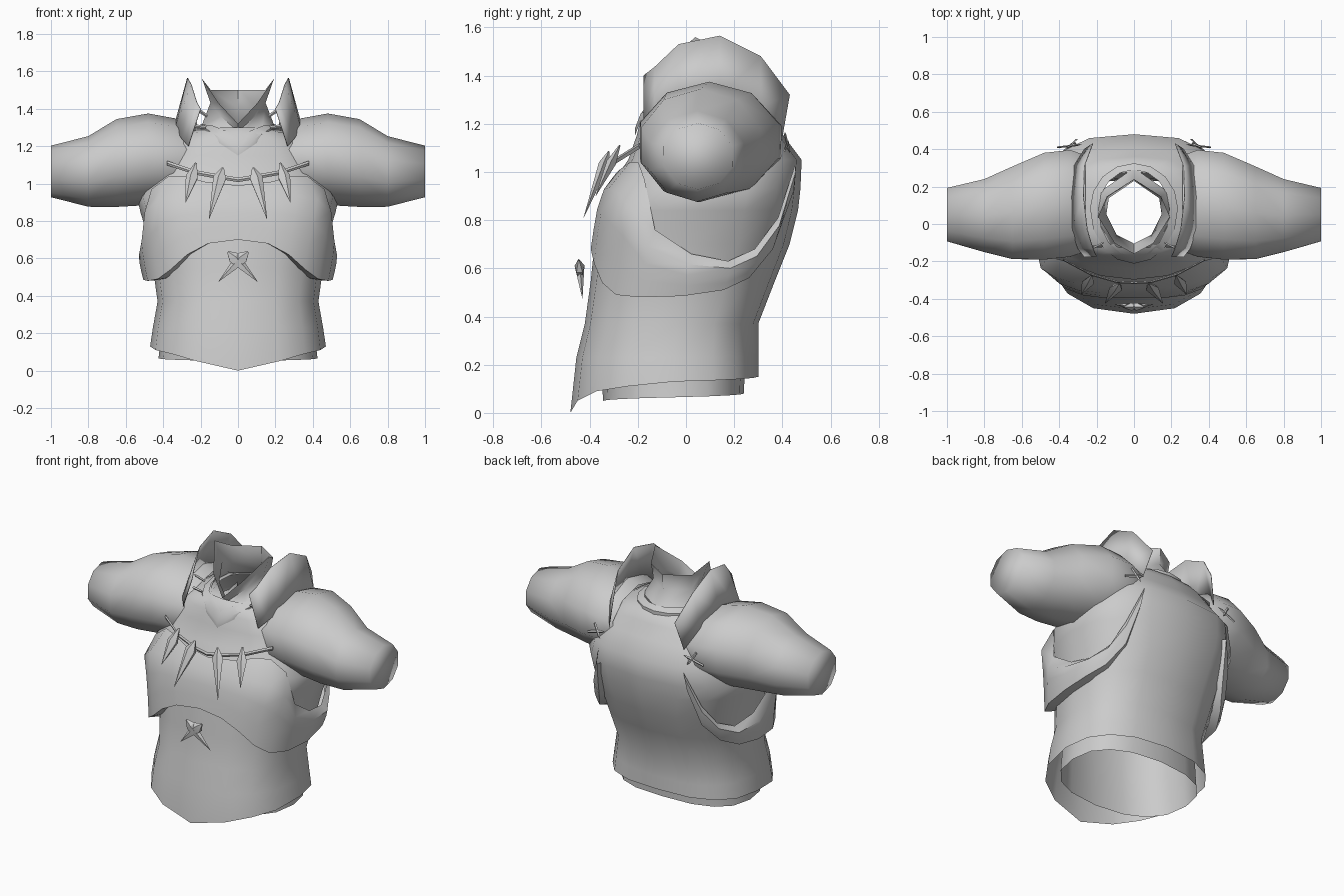
import bpy, bmesh, math
from mathutils import Vector

if "Cube" in bpy.data.objects:
    bpy.data.objects.remove(bpy.data.objects["Cube"])

grey = bpy.data.materials.new("cloth grey")
grey.diffuse_color = (0.6, 0.6, 0.6, 1)
grey.use_nodes = True
grey.node_tree.nodes["Principled BSDF"].inputs["Base Color"].default_value = grey.diffuse_color


def lerp_table(table, t):
    """Interpolate rows of (key, values...) at key t."""
    if t <= table[0][0]:
        return table[0][1:]
    for a, b in zip(table, table[1:]):
        if t <= b[0]:
            f = (t - a[0]) / (b[0] - a[0])
            return [p + (q - p) * f for p, q in zip(a[1:], b[1:])]
    return table[-1][1:]


def grid(name, rows, closed=True, cap_end=False, angle=40, mirror=False, thick=0):
    """Skin a list of point rows into one surface."""
    bm = bmesh.new()
    vs = [[bm.verts.new(p) for p in r] for r in rows]
    n = len(rows[0])
    for a, b in zip(vs, vs[1:]):
        for i in range(n if closed else n - 1):
            j = (i + 1) % n
            bm.faces.new((a[i], a[j], b[j], b[i]))
    if cap_end:
        bm.faces.new(vs[-1])
    bmesh.ops.recalc_face_normals(bm, faces=bm.faces)
    me = bpy.data.meshes.new(name)
    bm.to_mesh(me)
    bm.free()
    me.materials.append(grey)
    ob = bpy.data.objects.new(name, me)
    bpy.context.collection.objects.link(ob)
    bpy.ops.object.select_all(action='DESELECT')
    ob.select_set(True)
    bpy.context.view_layer.objects.active = ob
    bpy.ops.object.shade_smooth_by_angle(angle=math.radians(angle))
    if thick:
        m = ob.modifiers.new("thickness", 'SOLIDIFY')
        m.thickness = thick
        m.offset = 0
    if mirror:
        ob.modifiers.new("mirror", 'MIRROR')
    return ob


def oval(deg, hw, yf, yb, yc, z, p=0.8):
    """Point on a boxy oval; 0 degrees is the front."""
    s, c = math.sin(math.radians(deg)), math.cos(math.radians(deg))
    d = (yc - yf) if c > 0 else (yb - yc)
    return (hw * math.copysign(abs(s) ** p, s), yc - d * math.copysign(abs(c) ** p, c), z)


# torso profile: height, half width, front, back, middle
BODY = [(0.00, .47, -.48, .30, -.05), (0.14, .47, -.47, .30, -.05),
        (0.23, .455, -.455, .30, -.05), (0.37, .43, -.42, .30, -.04),
        (0.55, .455, -.395, .37, 0.0), (0.70, .475, -.38, .43, .03),
        (0.84, .52, -.355, .465, .05), (0.93, .54, -.325, .475, .07),
        (1.05, .47, -.24, .48, .09), (1.15, .42, -.205, .405, .09),
        (1.23, .36, -.185, .36, .09), (1.275, .28, -.165, .33, .09),
        (1.30, .17, -.135, .28, .08)]


def body_point(deg, z, out=0.0):
    hw, yf, yb, yc = lerp_table(BODY, z)
    p = .8 if z < .95 else max(.7, .8 - (z - .95))
    return oval(deg, hw + out, yf - out, yb + out, yc, z, p)


STEPS = [i * 22.5 for i in range(16)]

# tunic body, hem dips to a point in front
hem = [(0, 0.0), (22.5, .05), (45, .09), (90, .13), (180, .15)]
rows = [[body_point(a, lerp_table(hem, min(a, 360 - a))[0]) for a in STEPS]]
rows += [[body_point(a, z) for a in STEPS] for z, *_ in BODY[2:]]
grid("tunic", rows, angle=60)

# shirt showing below the hem
rows = []
for z, hw, yf, yb in [(.05, .425, -.345, .24), (.3, .40, -.35, .25), (.5, .41, -.36, .3)]:
    rows.append([oval(a, hw, yf, yb, -.04, z + (.03 * min(a, 360 - a) / 180 if z < .1 else 0))
                 for a in STEPS])
grid("undershirt", rows)

# chest plate: angle, lower edge, upper edge; sweeps under the arms to the back
EDGE = [(0, .70, .99), (14, .68, 1.01), (28, .62, 1.04), (42, .54, 1.04), (56, .49, .97),
        (72, .48, .76), (90, .485, .66), (108, .51, .63), (124, .56, .68),
        (138, .68, .81), (150, .92, 1.03)]
angles = [-e[0] for e in EDGE[:0:-1]] + [e[0] for e in EDGE]
rows = []
for k in range(5):
    row = []
    for a in angles:
        lo, hi = lerp_table(EDGE, abs(a))
        side = abs(math.sin(math.radians(a)))
        if abs(a) > 110:
            side *= 1 - .7 * (abs(a) - 110) / 40
        out = .012 + ((.06, .065, .068, .066, .02)[k] - .012) * side
        row.append(body_point(a, lo + (hi - lo) * k / 4, out))
    rows.append(row)
# turn the lower edge in towards the tunic
rows.insert(0, [body_point(a, lerp_table(EDGE, abs(a))[0] + .005, -.005) for a in angles])
grid("chest_plate", rows, closed=False, angle=50)

# sleeves: x, y, z, y radius, z radius
rows = []
for x, y, z, ry, rz in [(.26, .11, 1.12, .27, .19), (.34, .11, 1.125, .30, .22),
                        (.48, .095, 1.13, .30, .24), (.65, .06, 1.11, .26, .23),
                        (.80, .045, 1.065, .205, .185), (1.0, .05, 1.065, .15, .135)]:
    rows.append([(x, y + ry * math.cos(math.tau * i / 10 + .31),
                  z + rz * math.sin(math.tau * i / 10 + .31) * 1.02) for i in range(10)])
grid("sleeve", rows, cap_end=True, mirror=True, angle=100)

# neckline trim, dipping to a point in front: angle, outer height, inner height
NECK = [(0, 1.18, 1.25), (22.5, 1.24, 1.285), (45, 1.29, 1.31), (90, 1.30, 1.32),
        (180, 1.30, 1.32)]
outer = [oval(a, .235, -.212, .325, .085, lerp_table(NECK, min(a, 360 - a))[0], 1) for a in STEPS]
inner = [oval(a, .19, -.175, .29, .08, lerp_table(NECK, min(a, 360 - a))[1], 1) for a in STEPS]
under = [(x, y, z - .03) for x, y, z in outer]
grid("neck_trim", [under, outer, inner])

# standing collar with a front notch and two side points
TOP = [(0, 1.32, .14), (40, 1.43, .16), (80, 1.56, .195), (115, 1.50, .16), (180, 1.50, .15)]
base, mid, top = [], [], []
for a in [0, 40, 80, 115, 180, 245, 280, 320]:
    z, hw = lerp_table(TOP, min(a, 360 - a))
    foot = lerp_table(NECK, min(a, 360 - a))[1] - .015
    base.append(oval(a, .20, -.178, .30, .08, foot, 1))
    mid.append(oval(a, .15, -.105, .23, .08, foot + (z - foot) * .5, 1.1))
    top.append(oval(a, hw, -.16, .24, .08, z, 1))
grid("collar", [base, mid, top], angle=60)

# shoulder wings: y, base x, base z, top x, top z
WING = [(-.175, .265, 1.20, .20, 1.40), (-.13, .30, 1.24, .22, 1.435),
        (-.03, .335, 1.29, .25, 1.53), (.14, .34, 1.31, .27, 1.565),
        (.31, .32, 1.27, .265, 1.48), (.40, .265, 1.15, .22, 1.32)]
rows = [[(bx, y, bz) for y, bx, bz, tx, tz in WING],
        [(tx, y + max(0, y - .38) * 1.5, tz) for y, bx, bz, tx, tz in WING]]
grid("shoulder_wing", rows, closed=False, mirror=True, thick=.004)


def spike(name, a, b, r, sides=5, r_end=.001, flat=.6, head=.2):
    """Tapered rod from a to b."""
    a, b = Vector(a), Vector(b)
    d = (b - a).normalized()
    u = d.cross(Vector((0, 1, 0))).normalized()
    v = d.cross(u)
    ring = lambda c, q: [c + u * q * math.cos(math.tau * i / sides)
                         + v * q * flat * math.sin(math.tau * i / sides) for i in range(sides)]
    rows = [ring(a, r * .15), ring(a + (b - a) * head, r), ring(b, r_end)]
    return grid(name, rows, cap_end=True, angle=30, mirror=True)


# necklace fangs and cord
spike("inner_fang", (.08, -.32, 1.085), (.155, -.425, .81), .038)
spike("outer_fang", (.225, -.275, 1.11), (.28, -.375, .90), .036, head=.35)
cord = [(-.38, -.19, 1.11), (-.23, -.27, 1.06), (-.09, -.31, 1.035), (0, -.315, 1.02),
        (.09, -.31, 1.035), (.23, -.27, 1.06), (.38, -.19, 1.11)]
rows = [[(x, y - dy, z + dz) for x, y, z in cord]
        for dz, dy in [(-.012, 0), (0, .006), (.012, 0), (0, -.006), (-.012, 0)]]
grid("necklace_cord", rows, closed=False)

# crossed fangs on the belly
spike("belly_fang", (-.055, -.445, .635), (.105, -.43, .475), .036)

# ties at the back of the arm openings and beside the neck
spike("back_tie", (.28, .425, 1.13), (.41, .41, 1.09), .009, 4, .008)
spike("back_tie_cross", (.31, .43, 1.08), (.36, .41, 1.16), .009, 4, .008)
spike("neck_tie", (.22, -.13, 1.40), (.165, -.10, 1.36), .009, 4, .008)
spike("neck_tie_lower", (.24, -.12, 1.31), (.17, -.12, 1.30), .009, 4, .008)
